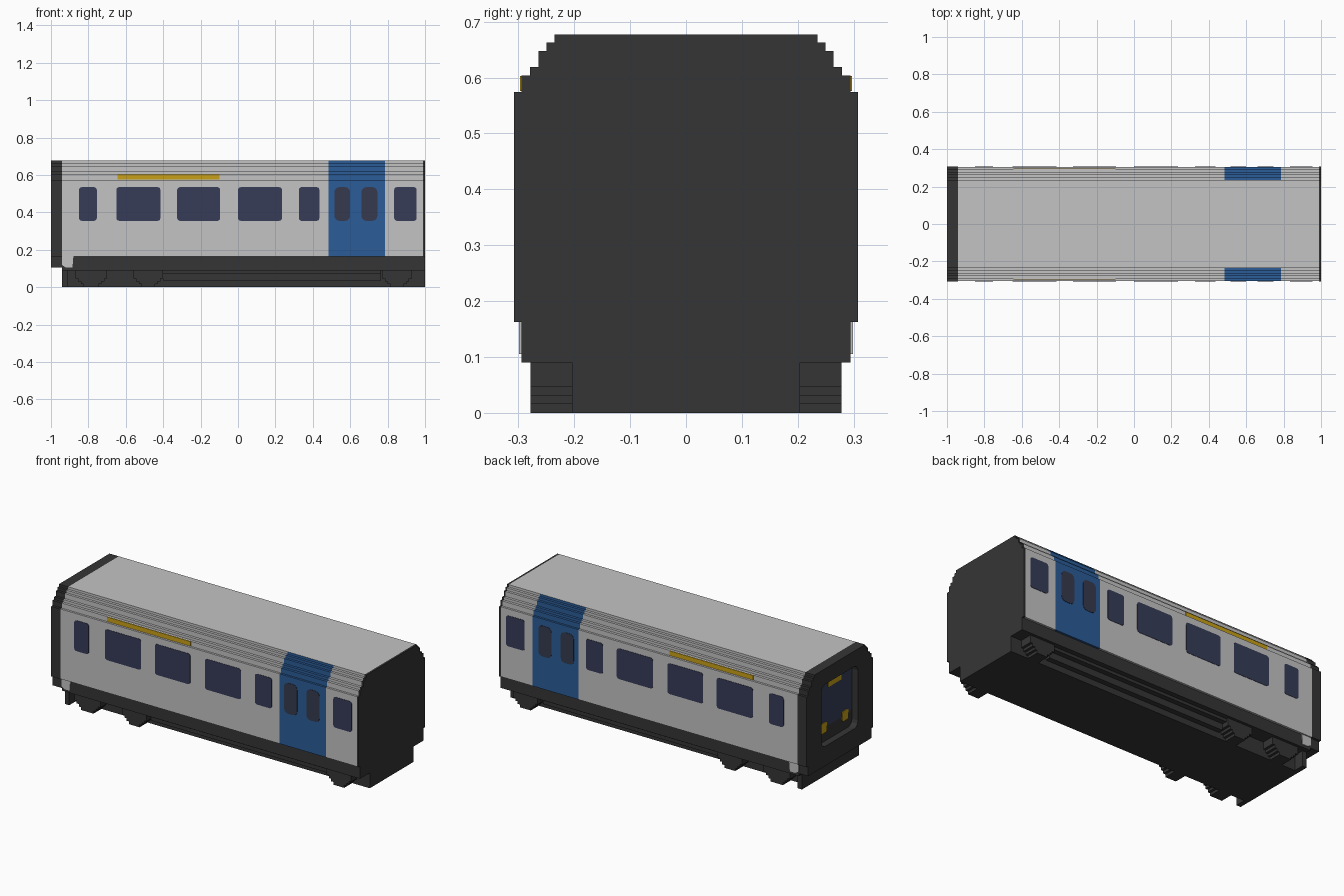
import bpy, bmesh, math
from mathutils import Vector

if "Cube" in bpy.data.objects:
    bpy.data.objects.remove(bpy.data.objects["Cube"], do_unlink=True)


def material(name, rgb):
    lin = [((c / 255 + 0.055) / 1.055) ** 2.4 for c in rgb] + [1.0]
    m = bpy.data.materials.new(name)
    m.use_nodes = True
    m.diffuse_color = lin
    bsdf = next(n for n in m.node_tree.nodes if n.type == 'BSDF_PRINCIPLED')
    bsdf.inputs["Base Color"].default_value = lin
    bsdf.inputs["Roughness"].default_value = 0.8
    return m


SILVER = material("silver paint", (196, 196, 196))
DARK = material("dark grey", (53, 53, 53))
BLUE = material("door blue", (43, 92, 152))
NAVY = material("navy glass", (55, 60, 88))
DOOR_GLASS = material("door glass", (54, 58, 78))
YELLOW = material("yellow", (200, 160, 24))


def prisms(name, outlines, axis, mat, mirror=False):
    """Extrude outlines [(points, start, end)] along x (points y,z) or y (points x,z)."""
    bm = bmesh.new()
    for pts, a, b in outlines:
        place = (lambda p, t: (t, p[0], p[1])) if axis == 'x' else (lambda p, t: (p[0], t, p[1]))
        face = bm.faces.new([bm.verts.new(place(p, a)) for p in pts])
        ext = bmesh.ops.extrude_face_region(bm, geom=[face], use_keep_orig=True)
        move = (b - a, 0, 0) if axis == 'x' else (0, b - a, 0)
        bmesh.ops.translate(bm, vec=move,
                            verts=[v for v in ext["geom"] if isinstance(v, bmesh.types.BMVert)])
    bmesh.ops.recalc_face_normals(bm, faces=bm.faces)
    me = bpy.data.meshes.new(name)
    bm.to_mesh(me)
    bm.free()
    ob = bpy.data.objects.new(name, me)
    bpy.context.collection.objects.link(ob)
    me.materials.append(mat)
    if mirror:
        mod = ob.modifiers.new("Mirror", 'MIRROR')
        mod.use_axis = (False, True, False)
        mod.use_mirror_merge = False
    return ob


def rect(a0, a1, b0, b1):
    return [(a0, b0), (a1, b0), (a1, b1), (a0, b1)]


def rounded(a0, a1, b0, b1, r):
    pts = []
    for i, (ca, cb) in enumerate([(a1 - r, b1 - r), (a0 + r, b1 - r), (a0 + r, b0 + r), (a1 - r, b0 + r)]):
        for k in range(4):
            t = math.pi / 2 * (i + k / 3)
            pts.append((ca + r * math.cos(t), cb + r * math.sin(t)))
    return pts


def stepped(levels):
    """Symmetric staircase outline from (half width, z bottom, z top) levels."""
    right = [p for w, lo, hi in levels for p in ((w, lo), (w, hi))]
    return right + [(-y, z) for y, z in reversed(right)]


W = 0.306
UPPER = [(W, 0.163, 0.574), (0.294, 0.574, 0.604), (0.279, 0.604, 0.619),
         (0.264, 0.619, 0.648), (0.25, 0.648, 0.663), (0.235, 0.663, 0.677)]

# Carriage shell in three lengths, with the doorway length painted blue below the flat roof
prisms("body_shell", [(stepped(UPPER), -0.94, 0.485), (stepped(UPPER), 0.785, 0.988)], 'x', SILVER)
door = prisms("door_section", [(stepped(UPPER), 0.485, 0.785)], 'x', BLUE)
door.data.materials.append(SILVER)
for p in door.data.polygons:
    if p.normal.z > 0.9 and p.center.z > 0.67:
        p.material_index = 1

# Plain rear end wall
rear = [(0.204, 0.0, 0.09), (0.294, 0.09, 0.163), (0.308, 0.163, 0.574)] + UPPER[1:]
prisms("rear_end_wall", [(stepped(rear), 0.988, 1.0)], 'x', DARK)

# Cab end with a recessed opening
cab = prisms("cab_end", [(stepped([(0.294, 0.105, 0.163), (0.308, 0.163, 0.574)] + UPPER[1:]), -1.0, -0.94)],
             'x', DARK)
cutter = prisms("cab_recess_cutter", [(rounded(-0.17, 0.17, 0.22, 0.585, 0.035), -1.1, -0.96)], 'x', DARK)
cutter.hide_render = True
cut = cab.modifiers.new("Recess", 'BOOLEAN')
cut.operation = 'DIFFERENCE'
cut.solver = 'EXACT'
cut.object = cutter
bpy.context.view_layer.objects.active = cab
bpy.ops.object.modifier_apply(modifier="Recess")
bpy.data.objects.remove(cutter, do_unlink=True)

# Cab glass, destination panel and lamps
prisms("cab_window", [(rounded(-0.165, 0.165, 0.305, 0.58, 0.03), -0.964, -0.959)], 'x', NAVY)
prisms("destination_panel", [(rect(-0.06, 0.06, 0.53, 0.56), -0.968, -0.963)], 'x', YELLOW)
prisms("cab_lamps", [(rounded(s * 0.1 - 0.028, s * 0.1 + 0.028, 0.275, 0.335, 0.012), -0.968, -0.959)
                     for s in (-1, 1)], 'x', YELLOW)

# Side windows
spans = [(-0.85, -0.755), (-0.65, -0.415), (-0.325, -0.095), (0.0, 0.235), (0.325, 0.435), (0.835, 0.955)]
prisms("side_windows", [(rounded(a, b, 0.355, 0.535, 0.014), W - 0.002, W + 0.002) for a, b in spans],
       'y', NAVY, True)
prisms("door_windows", [(rounded(a, b, 0.355, 0.535, 0.026), W - 0.002, W + 0.002)
                        for a, b in ((0.515, 0.6), (0.66, 0.745))], 'y', DOOR_GLASS, True)

# Yellow stripe on the first roof step
prisms("yellow_stripe", [(rect(-0.645, -0.1, 0.576, 0.603), 0.292, 0.297)], 'y', YELLOW, True)

# Underframe: skirt, central block and end beam
prisms("skirt", [(rect(-0.294, 0.294, 0.09, 0.165), -0.94, 0.99)], 'x', DARK)
prisms("underframe", [(rect(-0.204, 0.204, 0.0, 0.092), -0.94, 0.99)], 'x', DARK)
prisms("end_beam", [(rect(-0.265, 0.265, 0.0, 0.092), -0.94, -0.912)], 'x', DARK)
prisms("equipment_boxes", [(rect(-0.4, 0.765, 0.035, 0.075), 0.19, 0.235),
                           (rect(-0.4, 0.765, 0.073, 0.092), 0.19, 0.265)], 'y', DARK, True)

# Silver corner pieces beside the cab
prisms("corner_pieces", [([(-0.94, 0.118), (-0.92, 0.105), (-0.885, 0.105), (-0.88, 0.165), (-0.94, 0.165)],
                          0.29, 0.299)], 'y', SILVER, True)


# Stepped axle boxes
def axle_box(centre, half):
    steps = [(half - 0.045, 0.0, 0.016), (half - 0.03, 0.016, 0.031),
             (half - 0.015, 0.031, 0.047), (half, 0.047, 0.092)]
    return [(centre + x, z) for x, z in stepped(steps)]


prisms("axle_boxes", [(axle_box(c, h), 0.19, 0.278) for c, h in ((-0.785, 0.085), (-0.48, 0.08), (0.85, 0.08))],
       'y', DARK, True)
